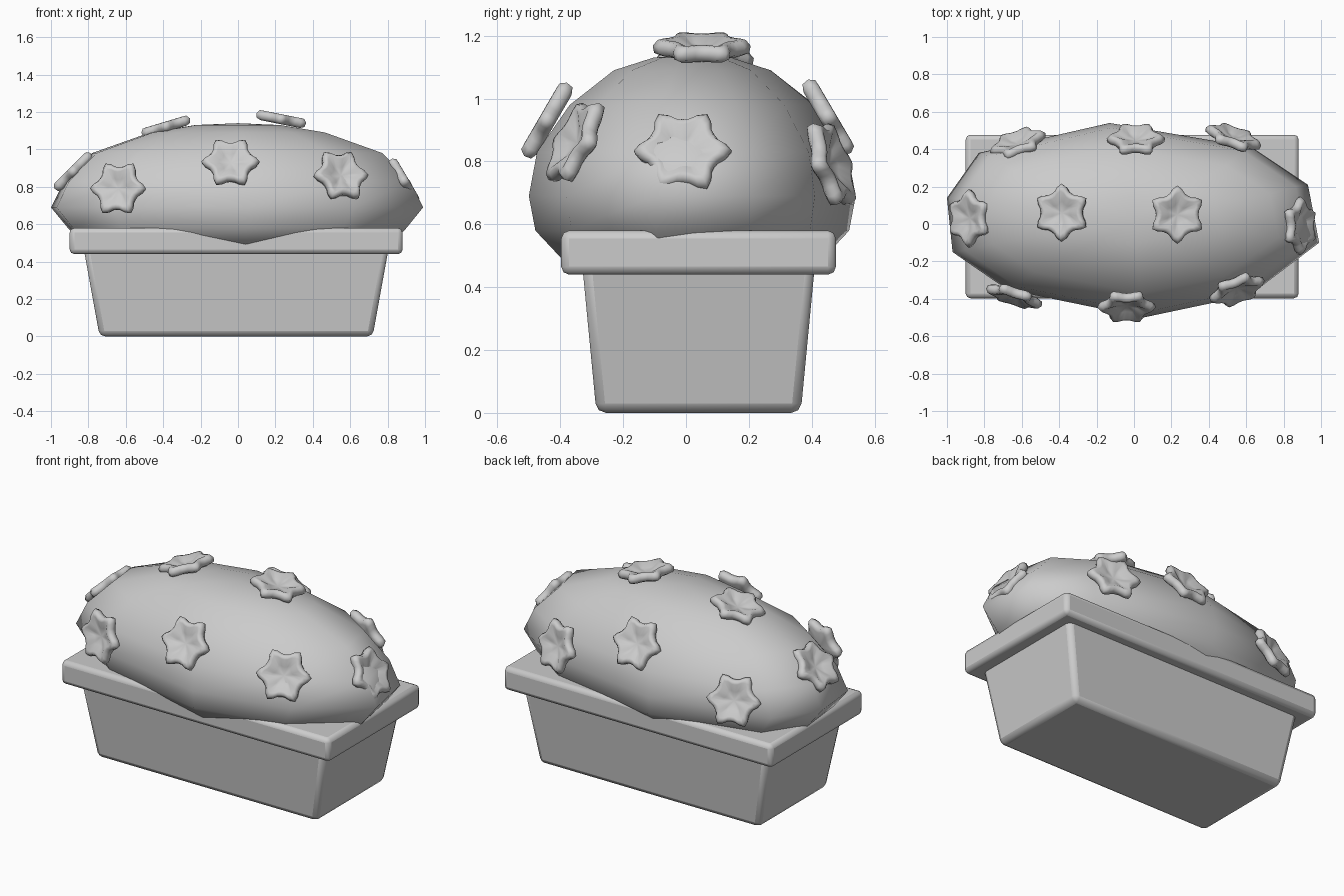
import bpy, bmesh
from math import sin, cos, pi, radians
from mathutils import Vector

old = bpy.data.objects.get("Cube")
if old:
    bpy.data.objects.remove(old, do_unlink=True)

grey = bpy.data.materials.new("plain_grey")
grey.use_nodes = True
grey.diffuse_color = (0.6, 0.6, 0.6, 1)
grey.node_tree.nodes["Principled BSDF"].inputs["Base Color"].default_value = (0.6, 0.6, 0.6, 1)


def loft(name, rings, angle, bottom=None, top=None):
    """Skin a stack of rings, closed by a flat cap or a fan to a point."""
    bm = bmesh.new()
    loops = [[bm.verts.new(p) for p in ring] for ring in rings]
    n = len(loops[0])
    for lo, hi in zip(loops, loops[1:]):
        for i in range(n):
            j = (i + 1) % n
            bm.faces.new((lo[i], lo[j], hi[j], hi[i]))
    for loop, tip in ((loops[0], bottom), (loops[-1], top)):
        if tip is None:
            bm.faces.new(loop)
        else:
            v = bm.verts.new(tip)
            for i in range(n):
                bm.faces.new((loop[i], loop[(i + 1) % n], v))
    bmesh.ops.recalc_face_normals(bm, faces=bm.faces)
    mesh = bpy.data.meshes.new(name)
    bm.to_mesh(mesh)
    bm.free()
    mesh.materials.append(grey)
    ob = bpy.data.objects.new(name, mesh)
    bpy.context.collection.objects.link(ob)
    bpy.ops.object.select_all(action='DESELECT')
    ob.select_set(True)
    bpy.context.view_layer.objects.active = ob
    bpy.ops.object.shade_smooth_by_angle(angle=radians(angle))
    return ob


def rectangle(hx, hy, z):
    return [(sx * hx - 0.01, sy * hy + 0.04, z)
            for sx, sy in ((-1, -1), (1, -1), (1, 1), (-1, 1))]


def bevel(ob, width):
    mod = ob.modifiers.new("rounded_edges", 'BEVEL')
    mod.width, mod.segments = width, 2


# Tapered planter box and its wide rim
box = loft("planter_box", [rectangle(0.73, 0.325, 0), rectangle(0.815, 0.37, 0.47)], 40)
bevel(box, 0.03)
rim = loft("planter_rim", [rectangle(0.89, 0.437, 0.44), rectangle(0.89, 0.437, 0.58)], 40)
bevel(rim, 0.025)

# Domed bush: one uneven plan outline scaled up a profile of (z, x scale, y scale)
outline = [(0.99, -0.1), (0.93, 0.21), (0.63, 0.41), (-0.13, 0.54), (-0.83, 0.38),
           (-1, 0.14), (-0.97, -0.15), (-0.68, -0.35), (0.05, -0.5), (0.62, -0.38)]
profile = [(0.48, 0.82, 0.78), (0.58, 0.91, 0.96), (0.69, 1, 1), (0.83, 0.93, 0.95),
           (0.98, 0.78, 0.75), (1.09, 0.47, 0.48), (1.13, 0.23, 0.24)]
loft("bush", [[(x * sx, 0.02 + (y - 0.02) * sy, z) for x, y in outline]
              for z, sx, sy in profile], 80, top=(0, 0.02, 1.14))

# Six-petalled flowers: (position, outward direction)
flowers = {
    "top_right": ((-0.385, 0.06, 1.12), (-0.3, 0, 1)),
    "top_left": ((0.23, 0.05, 1.16), (0.2, 0, 1)),
    "end_right": ((-0.88, 0.03, 0.88), (-0.7, 0, 0.7)),
    "end_left": ((0.885, -0.01, 0.83), (0.85, 0, 0.5)),
    "front_right": ((-0.64, -0.385, 0.79), (-0.3, -0.95, 0.2)),
    "front_middle": ((-0.04, -0.44, 0.93), (0, -0.86, 0.5)),
    "front_left": ((0.55, -0.35, 0.86), (0.3, -0.8, 0.4)),
    "back_right": ((-0.62, 0.43, 0.76), (-0.3, 0.9, 0.4)),
    "back_middle": ((0.01, 0.45, 0.94), (0, 0.85, 0.5)),
    "back_left": ((0.53, 0.46, 0.79), (0.3, 0.9, 0.3)),
}
petal_profile = [(0.8, -0.025), (0.97, -0.015), (1, 0.008), (0.9, 0.027),
                 (0.75, 0.028), (0.4, 0.006)]
SIDES = 36


def flower_ring(scale, z):
    ring = []
    for i in range(SIDES):
        a = 2 * pi * i / SIDES
        r = scale * (0.132 + 0.02 * cos(6 * a) + 0.004 * cos(12 * a))
        ring.append((r * cos(a), r * sin(a), z))
    return ring


for place, (position, direction) in flowers.items():
    ob = loft("flower_" + place, [flower_ring(s, z) for s, z in petal_profile], 60,
              bottom=(0, 0, -0.025), top=(0, 0, -0.004))
    ob.location = position
    ob.rotation_euler = Vector(direction).to_track_quat('Z', 'Y').to_euler()
